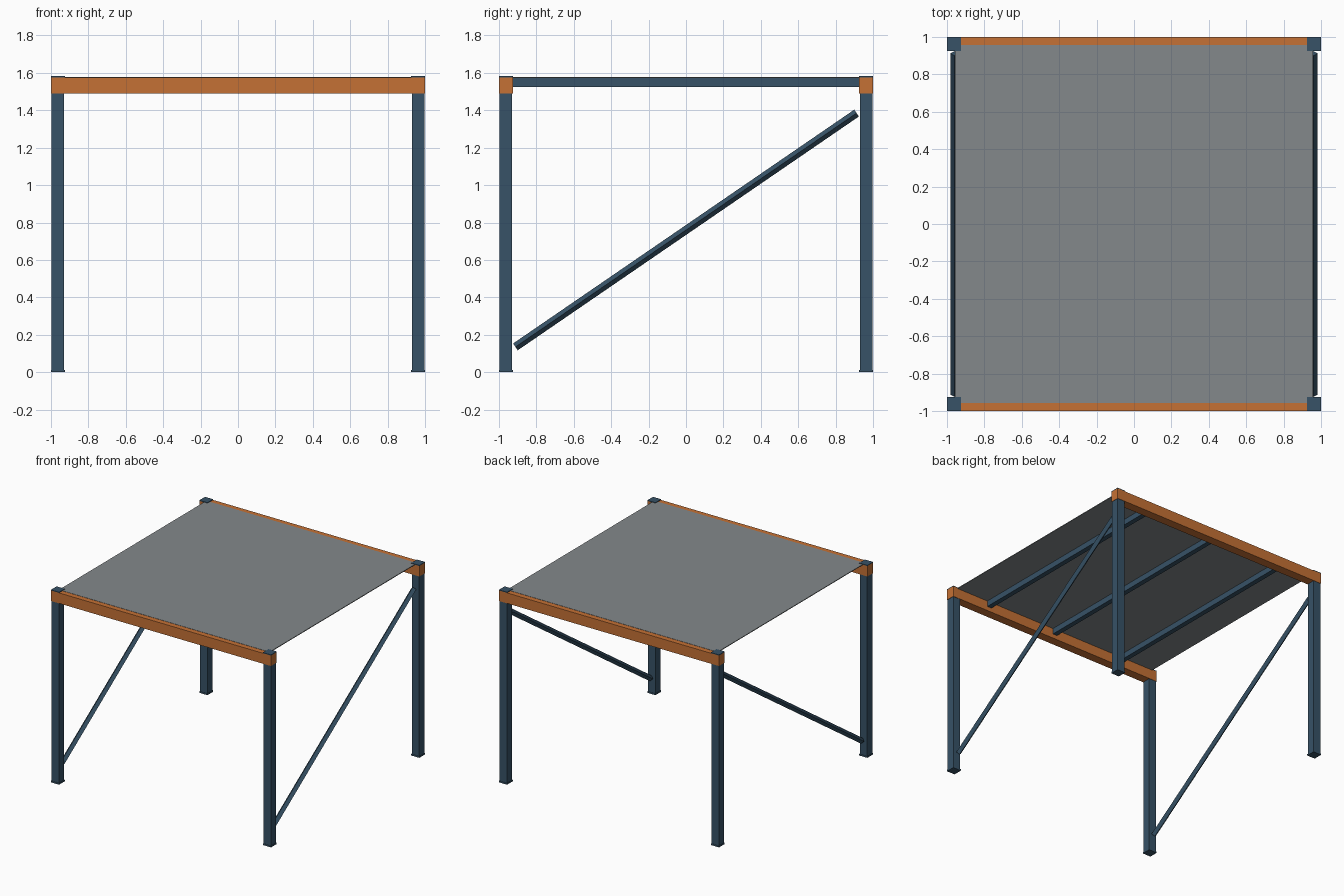
import bpy
from math import pi
from mathutils import Vector

cube = bpy.data.objects.get("Cube")
if cube:
    bpy.data.objects.remove(cube, do_unlink=True)


def material(name, rgb):
    mat = bpy.data.materials.new(name)
    mat.use_nodes = True
    mat.diffuse_color = (*rgb, 1)
    mat.node_tree.nodes["Principled BSDF"].inputs["Base Color"].default_value = (*rgb, 1)
    return mat


blue = material("slate_blue_steel", (0.038, 0.085, 0.135))
orange = material("orange_steel", (0.56, 0.165, 0.035))
grey = material("grey_deck", (0.23, 0.25, 0.26))


def box(name, low, high, mat):
    low, high = Vector(low), Vector(high)
    bpy.ops.mesh.primitive_cube_add(size=1, location=(low + high) / 2)
    obj = bpy.context.object
    obj.name = name
    obj.scale = high - low
    bpy.ops.object.transform_apply(location=False, rotation=False, scale=True)
    obj.data.materials.append(mat)
    return obj


def bar(name, start, end, radius, mat):
    """Square bar set on its edge between two points."""
    start, end = Vector(start), Vector(end)
    axis = end - start
    bpy.ops.mesh.primitive_cylinder_add(vertices=4, radius=radius, depth=axis.length,
                                        location=(start + end) / 2)
    obj = bpy.context.object
    obj.name = name
    obj.rotation_euler = axis.to_track_quat("Z", "X").to_euler()
    obj.data.materials.append(mat)
    return obj


def square(name, x, y, half, bottom, top, mat):
    return box(name, (x - half, y - half, bottom), (x + half, y + half, top), mat)


TOP = 1.58
BEAM_LOW = 1.49
POST = 0.963

# Posts with foot plates and top plates
for y, depth in ((-POST, "front"), (POST, "back")):
    for x, side in ((-POST, "right"), (POST, "left")):
        label = f"{depth}_{side}"
        square(f"{label}_post", x, y, 0.034, 0.008, BEAM_LOW, blue)
        square(f"{label}_foot_plate", x, y, 0.037, 0, 0.012, blue)
        square(f"{label}_top_plate", x, y, 0.037, TOP - 0.004, TOP + 0.002, blue)

    # Main beams across the front and back
    inner, outer = sorted((y - 0.037, y + 0.037))
    box(f"{depth}_beam", (-1, inner, BEAM_LOW), (1, outer, TOP - 0.004), orange)

# Joists under the deck
for i, x in enumerate((-0.645, 0, 0.645)):
    box(f"joist_{i + 1}", (x - 0.02, -0.926, 1.525), (x + 0.02, 0.926, 1.572), blue)

# Thin deck sheet
box("deck", (-0.957, -0.957, 1.572), (0.957, 0.957, TOP - 0.002), grey)

# Diagonal side braces
for x, side in ((-0.96, "right"), (0.96, "left")):
    bar(f"{side}_brace", (x, -0.912, 0.135), (x, 0.912, 1.385), 0.022, blue)
